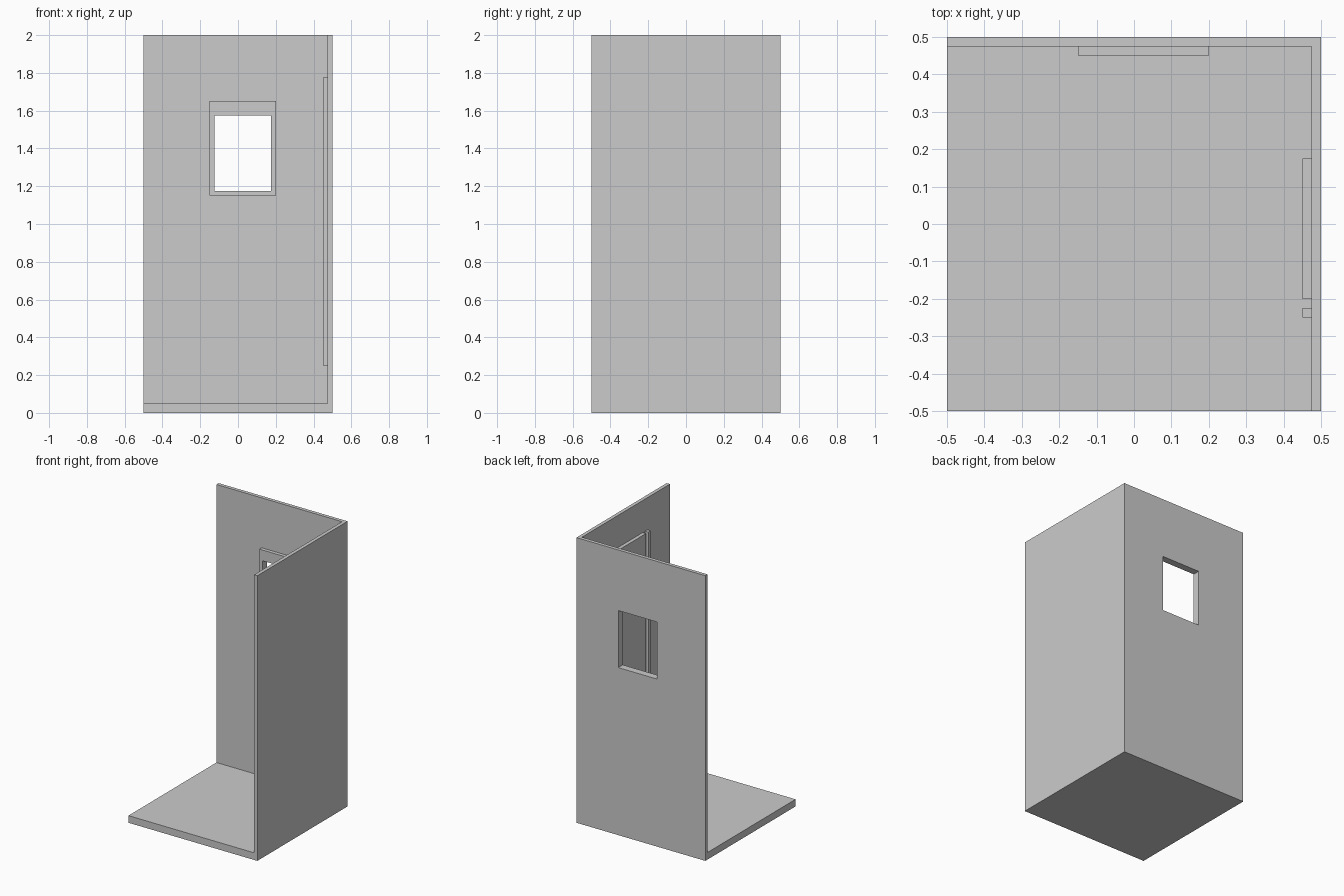
import bpy

if "Cube" in bpy.data.objects:
    bpy.data.objects.remove(bpy.data.objects["Cube"])


def box(name, x, y, z):
    """Axis-aligned box from (min, max) ranges."""
    bpy.ops.mesh.primitive_cube_add(size=1)
    ob = bpy.context.object
    ob.name = name
    ob.location = [(a + b) / 2 for a, b in (x, y, z)]
    ob.scale = [b - a for a, b in (x, y, z)]
    bpy.ops.object.transform_apply(location=True, rotation=False, scale=True)
    return ob


def cut(ob, cutter):
    mod = ob.modifiers.new("cut", 'BOOLEAN')
    mod.operation = 'DIFFERENCE'
    mod.solver = 'EXACT'
    mod.object = cutter
    bpy.context.view_layer.objects.active = ob
    bpy.ops.object.modifier_apply(modifier=mod.name)


# Room corner: floor, back wall and right wall hollowed from one block
room = box("room_corner", (-0.5, 0.5), (-0.5, 0.5), (0, 2))
interior = box("interior_cutter", (-0.7, 0.475), (-0.7, 0.475), (0.05, 2.2))
cut(room, interior)

# Window surround on the inside of the back wall
frame = box("window_frame", (-0.15, 0.2), (0.45, 0.475), (1.15, 1.65))

# One opening through both wall and surround
opening = box("window_cutter", (-0.125, 0.175), (0.3, 0.7), (1.175, 1.575))
for part in (room, frame):
    cut(part, opening)

# Raised panel and slim strip on the inside of the right wall
for name, y in (("wall_panel", (-0.2, 0.175)), ("wall_strip", (-0.25, -0.225))):
    box(name, (0.45, 0.475), y, (0.25, 1.775))

for helper in (interior, opening):
    bpy.data.objects.remove(helper, do_unlink=True)
